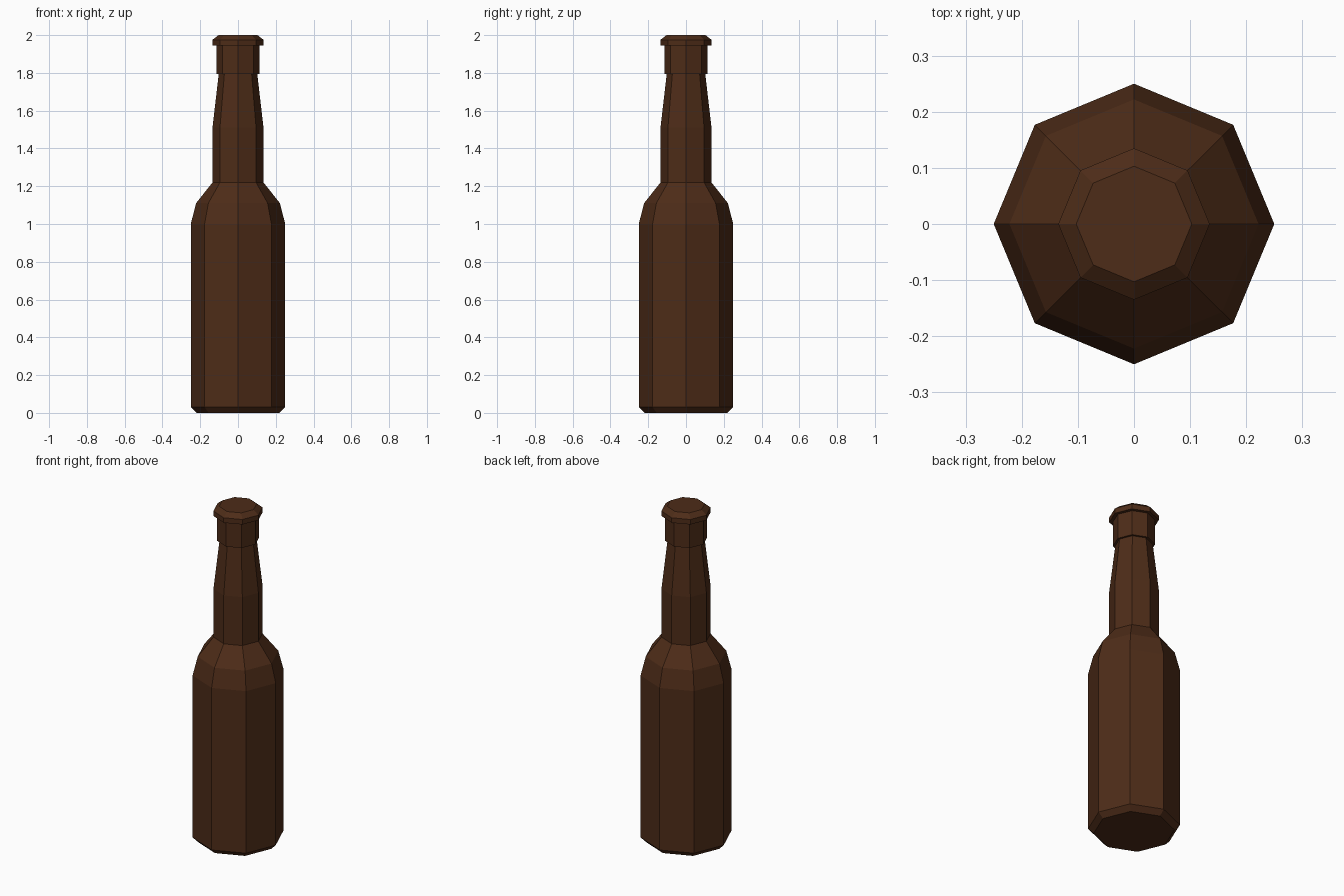
import bpy, bmesh
from math import cos, sin, pi

if "Cube" in bpy.data.objects:
    bpy.data.objects.remove(bpy.data.objects["Cube"])

SIDES = 8

glass = bpy.data.materials.new("brown_glass")
glass.diffuse_color = (0.075, 0.025, 0.009, 1)
glass.use_nodes = True
glass.node_tree.nodes["Principled BSDF"].inputs["Base Color"].default_value = glass.diffuse_color


def lathe(name, profile):
    """Closed eight-sided solid from (radius, height) pairs, bottom to top."""
    bm = bmesh.new()
    rings = [[bm.verts.new((r * cos(2 * pi * i / SIDES), r * sin(2 * pi * i / SIDES), z))
              for i in range(SIDES)] for r, z in profile]
    for low, high in zip(rings, rings[1:]):
        for i in range(SIDES):
            j = (i + 1) % SIDES
            bm.faces.new((low[i], low[j], high[j], high[i]))
    bm.faces.new(rings[0][::-1])
    bm.faces.new(rings[-1])
    mesh = bpy.data.meshes.new(name)
    bm.to_mesh(mesh)
    bm.free()
    mesh.materials.append(glass)
    obj = bpy.data.objects.new(name, mesh)
    bpy.context.collection.objects.link(obj)
    return obj


# Whole bottle: base, body, shoulder, neck, collar and rounded lip
lathe("bottle", [
    (0.22, 0.0), (0.25, 0.03),                    # base bevel
    (0.25, 1.0), (0.222, 1.11), (0.135, 1.22),    # body and shoulder
    (0.135, 1.51), (0.102, 1.795),                # neck
    (0.115, 1.795), (0.115, 1.945),               # collar
    (0.135, 1.945), (0.135, 1.975), (0.103, 2.0), # lip
])
